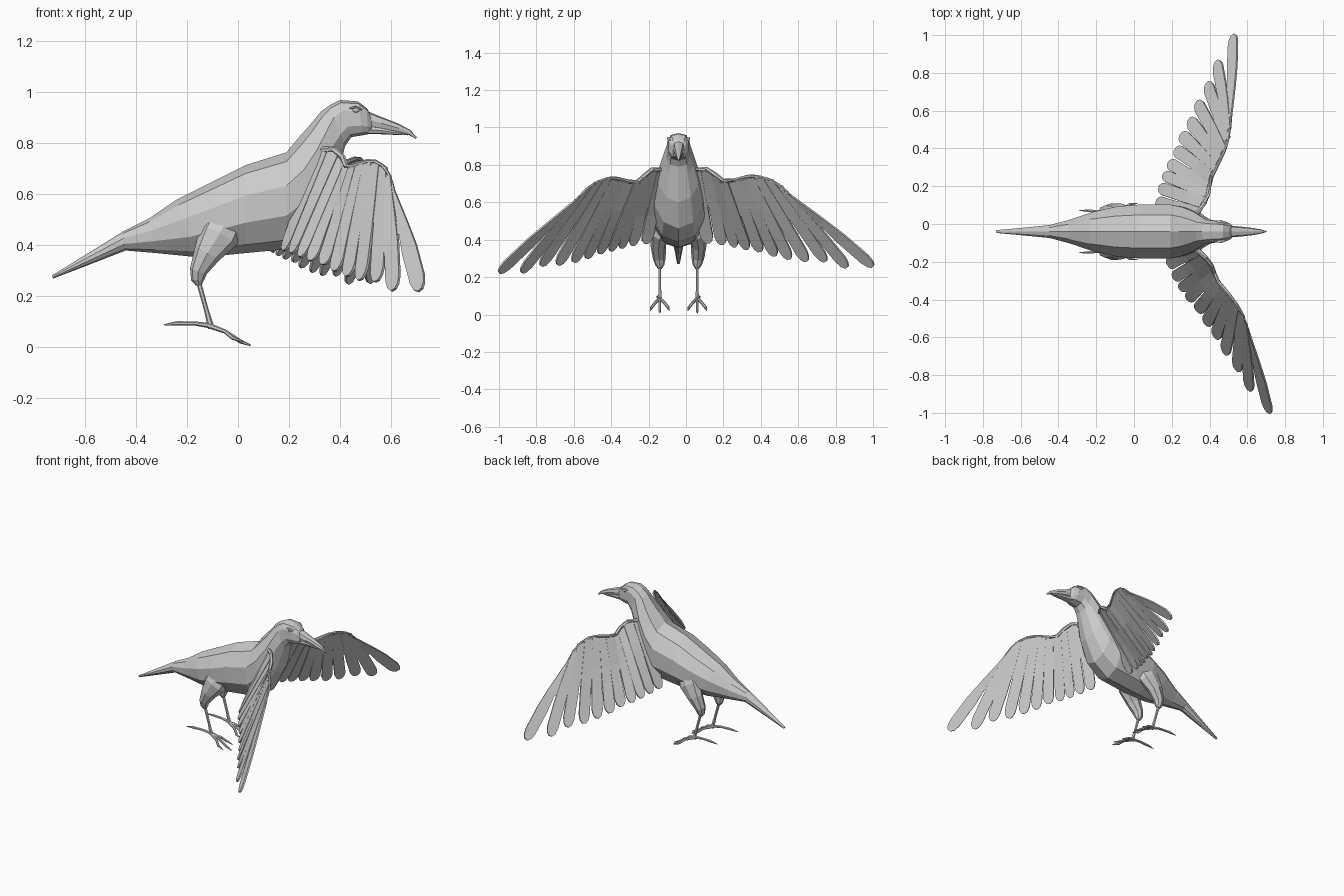
import bpy, bmesh, math
from mathutils import Vector, Matrix

if "Cube" in bpy.data.objects:
    bpy.data.objects.remove(bpy.data.objects["Cube"])

CY = -0.04  # the bird's centre line
grey = bpy.data.materials.new("feather_grey")
grey.diffuse_color = (0.6, 0.6, 0.6, 1)
grey.use_nodes = True
grey.node_tree.nodes["Principled BSDF"].inputs["Base Color"].default_value = grey.diffuse_color


def finish(name, bm):
    bmesh.ops.recalc_face_normals(bm, faces=bm.faces)
    me = bpy.data.meshes.new(name)
    bm.to_mesh(me)
    bm.free()
    me.materials.append(grey)
    ob = bpy.data.objects.new(name, me)
    bpy.context.collection.objects.link(ob)
    return ob


def bridge(bm, rings):
    """Skin a row of equal rings and cap both ends."""
    vs = [[bm.verts.new(p) for p in r] for r in rings]
    n = len(vs[0])
    for a, b in zip(vs, vs[1:]):
        for i in range(n):
            bm.faces.new((a[i], a[(i + 1) % n], b[(i + 1) % n], b[i]))
    bm.faces.new(vs[0])
    bm.faces.new(vs[-1])


def soft(v, e):
    return math.copysign(abs(v) ** e, v) if abs(v) > 1e-6 else 0


def section_loft(name, sections, sides=10):
    """Sections: top x, top z, bottom x, bottom z, half width."""
    rings = []
    for tx, tz, bx, bz, w in sections:
        top, bot = Vector((tx, CY, tz)), Vector((bx, CY, bz))
        mid, half = (top + bot) / 2, (top - bot) / 2
        e = .72 if tx > .34 else 1  # boxier head
        rings.append([mid + half * soft(math.cos(a), e) + Vector((0, w * soft(math.sin(a), e), 0))
                      for a in (2 * math.pi * i / sides for i in range(sides))])
    bm = bmesh.new()
    bridge(bm, rings)
    return finish(name, bm)


def tube(bm, path, sides=6):
    """Path entries: point, radius, sideways radius."""
    pts = [Vector(p[0]) for p in path]
    rings = []
    for i, (p, (_, r, rs)) in enumerate(zip(pts, path)):
        d = (pts[min(i + 1, len(pts) - 1)] - pts[max(i - 1, 0)]).normalized()
        u = d.cross(Vector((0, 1, 0))).normalized()
        v = d.cross(u)
        rings.append([p + u * r * math.cos(a) + v * rs * math.sin(a)
                      for a in (2 * math.pi * k / sides for k in range(sides))])
    bridge(bm, rings)


# Body, neck, head and tail
section_loft("body", [
    (-.73, .282, -.725, .27, .008), (-.60, .362, -.60, .318, .02),
    (-.45, .455, -.44, .38, .036), (-.35, .505, -.32, .37, .066),
    (-.24, .58, -.17, .355, .11), (-.10, .65, -.07, .36, .14),
    (.03, .715, .03, .37, .15), (.19, .765, .19, .385, .15),
    (.235, .82, .30, .46, .135), (.28, .87, .37, .60, .112),
    (.325, .925, .405, .73, .084), (.36, .95, .42, .79, .066),
    (.40, .97, .445, .825, .060), (.47, .965, .49, .832, .055),
    (.505, .938, .51, .836, .043), (.523, .91, .523, .845, .03)])

# Bill in two halves
section_loft("upper_bill", [
    (.50, .93, .50, .862, .032), (.56, .905, .56, .855, .027),
    (.63, .877, .63, .842, .019), (.675, .853, .67, .833, .011),
    (.702, .824, .697, .818, .003)], 8)
section_loft("lower_bill", [
    (.50, .872, .50, .836, .030), (.56, .866, .56, .836, .024),
    (.63, .849, .63, .833, .014), (.665, .84, .665, .832, .004)], 8)

# Eyes: small beads with a raised lid
for name, s in (("right", -1), ("left", 1)):
    bm = bmesh.new()
    bmesh.ops.create_icosphere(bm, subdivisions=2, radius=.013, matrix=Matrix.Translation(
        (.462, CY + s * .05, .93)) @ Matrix.Diagonal((1.1, .8, .8, 1)))
    finish(name + "_eye", bm)
    bm = bmesh.new()
    tube(bm, [((.438, CY + s * .053, .937), .003, .006), ((.46, CY + s * .052, .943), .005, .01),
              ((.485, CY + s * .047, .932), .003, .006)])
    finish(name + "_eyelid", bm)

# Legs with thigh, shank and four toes
for name, s in (("right", -1), ("left", 1)):
    def at(x, dy, z):
        return (x, CY + s * .1 + s * dy, z)
    bm = bmesh.new()
    tube(bm, [(at(-.03, -.03, .53), .07, .04), (at(-.075, 0, .44), .08, .05),
              (at(-.12, .008, .37), .055, .042), (at(-.155, .003, .30), .035, .034),
              (at(-.158, 0, .265), .026, .024), (at(-.153, 0, .245), .012, .011)], 8)
    finish(name + "_thigh", bm)
    bm = bmesh.new()
    tube(bm, [(at(-.157, 0, .265), .010, .009), (at(-.125, 0, .15), .009, .008),
              (at(-.105, 0, .075), .013, .011)])
    finish(name + "_shank", bm)
    bm = bmesh.new()
    for dy, x, z in ((-.05, .02, .022), (0, .05, .008), (.05, .02, .022)):
        tube(bm, [(at(-.115, 0, .086), .011, .010), (at(-.05, dy * .5, .062), .008, .008),
                  (at(x - .04, dy * .9, z + .015), .008, .008), (at(x, dy, z), .003, .002)])
    tube(bm, [(at(-.10, 0, .084), .011, .010), (at(-.17, .005, .094), .008, .008),
              (at(-.24, .01, .094), .009, .008), (at(-.29, .012, .089), .002, .002)])
    finish(name + "_toes", bm)

# Wing layout, wrist to shoulder: leading edge roots and feather tips
ROOTS = [(.605, -.56, .64), (.59, -.52, .68), (.57, -.47, .71), (.54, -.42, .728),
         (.51, -.38, .73), (.48, -.345, .722), (.45, -.31, .712), (.425, -.26, .71),
         (.41, -.22, .745), (.38, -.18, .775), (.33, -.13, .775)]
TIPS = [(.715, -1.0, .225), (.61, -.88, .225), (.545, -.775, .26), (.48, -.685, .265),
        (.43, -.60, .28), (.38, -.53, .30), (.335, -.46, .325), (.285, -.40, .34),
        (.245, -.345, .355), (.21, -.285, .37), (.18, -.215, .38)]


def to_left(p):
    """Mirror a point and swing it back about the shoulder."""
    v = Vector((p[0] - .33, -.08 - p[1] - .06, p[2]))
    v = Matrix.Rotation(math.radians(12.4), 3, 'Z') @ v
    return Vector((.33 + v.x * 1.02, .06 + v.y * 1.02, v.z + .035 * v.y))


for name, place in (("right", Vector), ("left", to_left)):
    R, T = [place(p) for p in ROOTS], [place(p) for p in TIPS]
    n = len(R)
    if name == "left":  # inner feathers sweep further back on this side
        T = [p + Vector((-.045, .015, 0)) * min(1, i / 5) for i, p in enumerate(T)]

    # Covert sheet between leading edge and feather bases
    bm = bmesh.new()
    cols = [[bm.verts.new(R[i].lerp(T[i], f)) for f in (0, .2, .5)] for i in range(n)]
    for a, b in zip(cols, cols[1:]):
        for k in range(2):
            bm.faces.new((a[k], b[k], b[k + 1], a[k + 1]))
    ob = finish(name + "_wing_coverts", bm)
    m = ob.modifiers.new("thickness", 'SOLIDIFY')
    m.thickness, m.offset = .006, 0

    # Flight feathers: blades with pointed ends fanned between roots and tips
    bm = bmesh.new()
    for i in range(n):
        axis = (T[i] - R[i]).normalized()
        lo, hi = max(i - 1, 0), min(i + 1, n - 1)
        left, right = [], []
        for f, grow in ((.02, .5), (.4, .49), (.62, .475), (.9, .46), (.965, .34), (1, .14)):
            p = R[i].lerp(T[i], f)
            gap = (R[hi].lerp(T[hi], f) - R[lo].lerp(T[lo], f)) / (hi - lo)
            side = gap - axis * gap.dot(axis)
            w = min(side.length * grow, .036 * min(1, grow / .45))
            if .1 < f < .92:
                w = max(w, .016)
            side = side.normalized() * w
            left.append(bm.verts.new(p - side * (.4 if i == 0 and f < .3 else 1)))
            right.append(bm.verts.new(p + side))
        for k in range(len(left) - 1):
            bm.faces.new((left[k], right[k], right[k + 1], left[k + 1]))
    ob = finish(name + "_flight_feathers", bm)
    m = ob.modifiers.new("thickness", 'SOLIDIFY')
    m.thickness, m.offset = .011, 0

    # Rounded arm along the leading edge
    bm = bmesh.new()
    arm = [R[0].lerp(T[0], .12)] + R
    tube(bm, [(p, .005 + .0008 * i, .005 + .0008 * i) for i, p in enumerate(arm)]
         + [(place((.28, -.09, .72)), .02, .02)])
    finish(name + "_wing_arm", bm)
